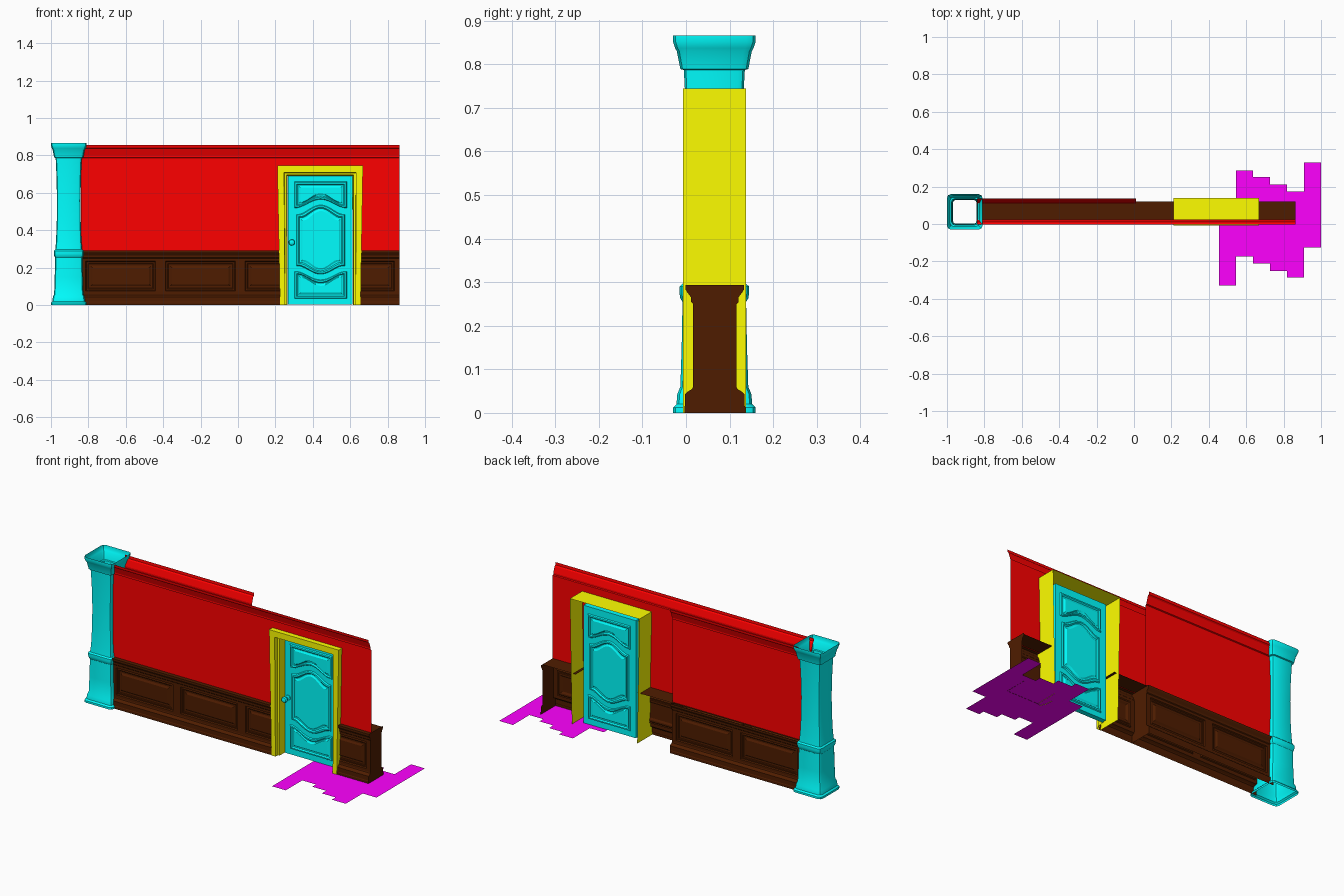
import bpy, bmesh
from math import cos, pi
from mathutils import Vector

if "Cube" in bpy.data.objects:
    bpy.data.objects.remove(bpy.data.objects["Cube"])

CY = 0.066            # centre line of the wall thickness
L, SEAM, R = -0.84, 0.0113, 0.8625
MODULE = (R - L) / 4  # width of one wainscot panel bay


def material(name, rgb):
    m = bpy.data.materials.new(name)
    m.diffuse_color = (*rgb, 1)
    m.use_nodes = True
    m.node_tree.nodes["Principled BSDF"].inputs["Base Color"].default_value = m.diffuse_color
    return m


RED = material("red", (1, 0, 0))
BROWN = material("brown", (0.078, 0.012, 0))
CYAN = material("cyan", (0, 1, 1))
YELLOW = material("yellow", (1, 1, 0))
MAGENTA = material("magenta", (1, 0, 1))


def finish(bm, name, mat, smooth=False, side=0):
    bmesh.ops.remove_doubles(bm, verts=bm.verts, dist=1e-5)
    bmesh.ops.recalc_face_normals(bm, faces=bm.faces)
    if side:          # open wall sheets: face outwards
        out = Vector((.01, side, .01))
        bmesh.ops.reverse_faces(bm, faces=[f for f in bm.faces if f.normal.dot(out) < 0])
    me = bpy.data.meshes.new(name)
    bm.to_mesh(me)
    bm.free()
    me.materials.append(mat)
    ob = bpy.data.objects.new(name, me)
    bpy.context.collection.objects.link(ob)
    if smooth:
        bpy.ops.object.select_all(action='DESELECT')
        ob.select_set(True)
        bpy.context.view_layer.objects.active = ob
        bpy.ops.object.shade_smooth_by_angle(angle=0.5)
    return ob


def loft(bm, rows, closed=False, fill=False):
    """Bridge successive rows of points; optionally fill the last row."""
    vs = [[bm.verts.new(p) for p in row] for row in rows]
    n = len(vs[0])
    for a, b in zip(vs, vs[1:]):
        for i in range(n if closed else n - 1):
            j = (i + 1) % n
            bm.faces.new((a[i], a[j], b[j], b[i]))
    if fill:
        bm.faces.new(vs[-1])


def strip(bm, profile, x0, x1):
    loft(bm, [[(x0, y, z) for y, z in profile], [(x1, y, z) for y, z in profile]])


def panel(bm, cx, hw, z0, z1, y, side, steps, low=0, high=0, around=None):
    """Moulded panel; low/high bend its edges into an ogee, around adds a flat surround."""
    n = 18 if low or high else 1
    us = [-1 + 2 * i / n for i in range(n + 1)]
    g = lambda u: ((1 + cos(pi * min(1, abs(u) * 1.1))) / 2) ** .8
    rows = []
    if around:
        w, a, b = around
        rows.append([(cx - w, y, a), (cx + w, y, a), (cx + w, y, b), (cx - w, y, b)])
    for inset, out in steps:
        w, yy = hw - inset, y + side * out
        rows.append([(cx + u * w, yy, z0 + inset + low * g(u)) for u in us] +
                    [(cx + u * w, yy, z1 - inset + high * g(u)) for u in reversed(us)])
    loft(bm, rows, True, True)


def cut_doorway(bm, x0=0.235, x1=0.645, top=0.715):
    for co, no in (((x0, 0, 0), (1, 0, 0)), ((x1, 0, 0), (1, 0, 0)), ((0, 0, top), (0, 0, 1))):
        bmesh.ops.bisect_plane(bm, geom=bm.verts[:] + bm.edges[:] + bm.faces[:],
                               plane_co=co, plane_no=no)
    gone = [f for f in bm.faces
            if x0 < f.calc_center_median().x < x1 and f.calc_center_median().z < top]
    bmesh.ops.delete(bm, geom=gone, context='FACES')


# Plaster walls with crown moulding: full front, half-length back
CROWN = [(.043, .29), (.043, .787), (.05, .79), (.05, .80), (.061, .834),
         (.068, .84), (.07, .856)]
for name, s, x1 in (("front_wall", -1, R), ("back_wall", 1, SEAM)):
    bm = bmesh.new()
    strip(bm, [(CY + s * d, z) for d, z in CROWN], L, x1)
    if s < 0:
        cut_doorway(bm)
    finish(bm, name, RED, side=s)

# Wainscot: base and cap profiles with sunk, moulded panels between
BASE = [(.07, 0), (.07, .014), (.068, .018), (.068, .043), (.063, .048), (.052, .055), (.05, .06)]
CAP = [(.05, .25), (.054, .254), (.055, .266), (.064, .278), (.067, .283), (.067, .293)]
SUNK = [(0, 0), (.004, -.007), (.012, -.006), (.016, -.009), (.026, -.009), (.036, -.003)]
for name, s, x1, count in (("front_wainscot", -1, R, 4), ("back_wainscot", 1, SEAM, 2)):
    bm = bmesh.new()
    for profile in (BASE, CAP):
        strip(bm, [(CY + s * d, z) for d, z in profile], L, x1)
    for i in range(count):
        panel(bm, L + MODULE * (i + .5), 0.187, .075, .235, CY + s * .05, s, SUNK,
              around=(MODULE / 2, .06, .25))
    if s < 0:
        strip(bm, [(CY - .067, .293), (.12, .293)], L, R)      # top ledge
        cut_doorway(bm)
    # end board
    ends = BASE + CAP
    bm.faces.new([bm.verts.new((x1, CY - d, z)) for d, z in ends] +
                 [bm.verts.new((x1, CY + d, z)) for d, z in reversed(ends)])
    finish(bm, name, BROWN, side=s)

# Hollow square column with rounded corners
COLUMN = [(.095, 0), (.095, .012), (.087, .02), (.085, .043), (.078, .06), (.075, .15), (.073, .255),
          (.078, .263), (.08, .275), (.08, .29), (.072, .297), (.068, .34), (.064, .45), (.063, .56),
          (.065, .67), (.068, .75), (.07, .787), (.078, .789), (.086, .83), (.09, .837),
          (.095, .852), (.095, .866)]
bm = bmesh.new()
rows = []
for h, z in COLUMN:
    c = h * .22
    corner = [(h, h - c), (h - c * .3, h - c * .3), (h - c, h)]
    row = []
    for k in range(4):
        for x, y in corner:
            for _ in range(k):
                x, y = -y, x
            row.append((-.905 + x, .065 + y, z))
    rows.append(row)
loft(bm, rows, True)
finish(bm, "column", CYAN, smooth=True)

# Door frame: stepped casing, slightly tapering towards the floor
bm = bmesh.new()
rows = []
for inset, y in ((0, .138), (0, -.007), (.036, -.007), (.038, .015), (.05, .018), (.055, .07)):
    foot = inset * .04 / .055
    rows.append([(.225 + foot, y, 0), (.21 + inset, y, .745 - inset),
                 (.668 - inset, y, .745 - inset), (.655 - foot, y, 0)])
loft(bm, rows)
finish(bm, "door_frame", YELLOW)

# Door leaf with three shaped panels on each face
bm = bmesh.new()
bmesh.ops.create_cube(bm, size=1)
for v in bm.verts:
    v.co = Vector((.44 + v.co.x * .345, .075 + v.co.y * .03, .352 + v.co.z * .70))
DOOR_BEAD = [(0, 0), (.004, .007), (.012, .008), (.018, .001), (.024, .001), (.032, .006)]
for s in (-1, 1):
    y = .075 + s * .015
    panel(bm, .442, .14, .52, .66, y, s, DOOR_BEAD, low=.045)
    panel(bm, .442, .13, .21, .485, y, s, DOOR_BEAD, low=-.045, high=.05)
    panel(bm, .442, .14, .035, .18, y, s, DOOR_BEAD, high=-.045)
finish(bm, "door", CYAN)

# Door knob: turned profile
bm = bmesh.new()
KNOB = [(.016, .06), (.016, .054), (.008, .05), (.007, .042), (.014, .036), (.018, .027),
        (.014, .018), (.006, .014)]
loft(bm, [[(.288 + r * cos(a * pi / 8), y, .335 + r * cos(a * pi / 8 - pi / 2)) for a in range(16)]
          for r, y in KNOB], True, True)
finish(bm, "door_knob", CYAN, smooth=True)

# Floor patch: stepped strips, point-symmetric
bm = bmesh.new()
half = [(-.33, .125), (-.175, .285), (-.21, .25)]
spans = half + [(-b, -a) for a, b in reversed(half)]
for i, (a, b) in enumerate(spans):
    x0 = .455 + i * .0908
    x1 = x0 + .0908
    bm.faces.new([bm.verts.new(p) for p in ((x0, a, .001), (x1, a, .001), (x1, b, .001), (x0, b, .001))])
finish(bm, "floor_patch", MAGENTA)
